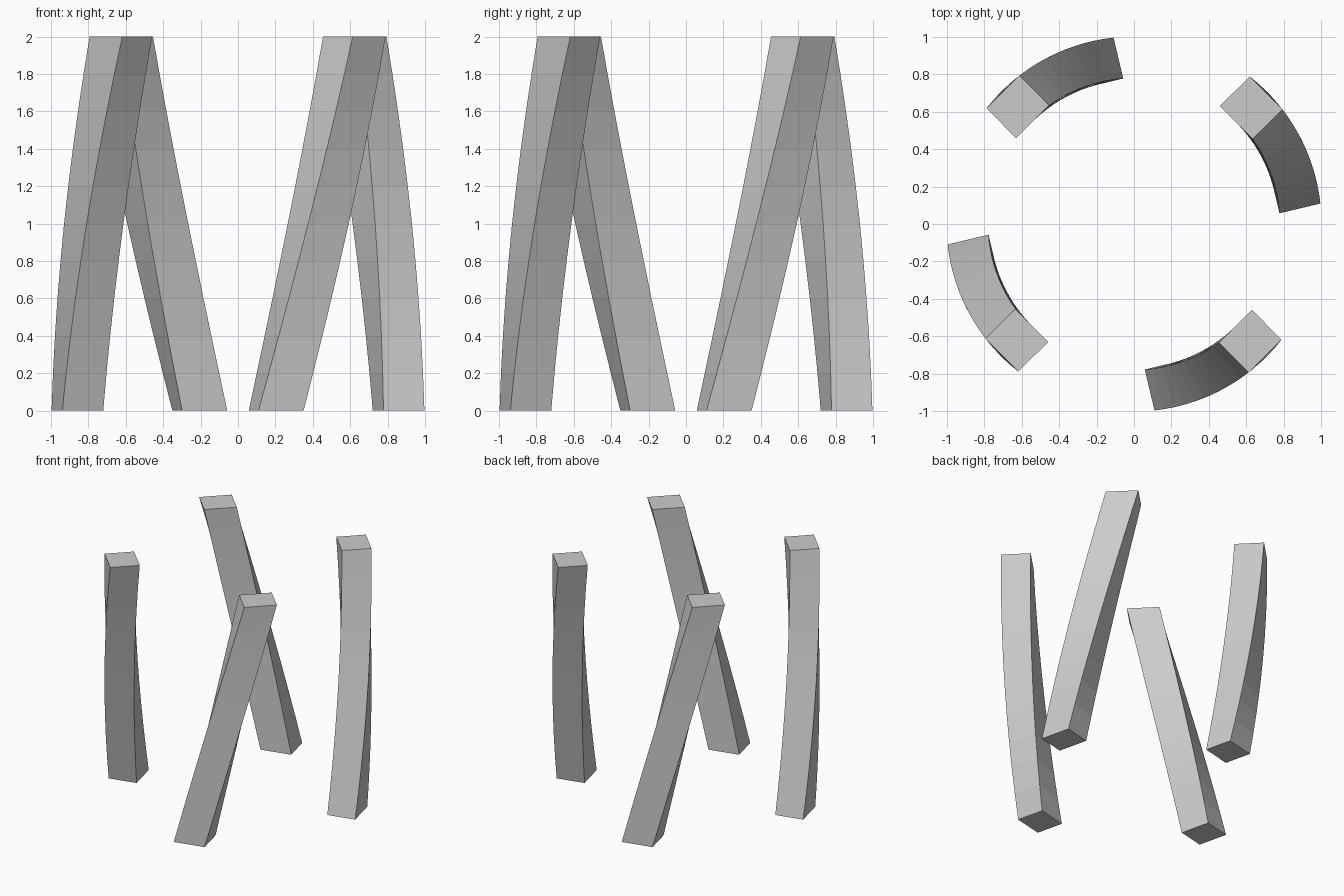
import bpy, bmesh, math

if "Cube" in bpy.data.objects:
    bpy.data.objects.remove(bpy.data.objects["Cube"])

R_IN, R_OUT, HALF_W = 0.77, 0.995, 0.124   # radial span and half width of a leg
A_BOTTOM, A_TOP = math.radians(13.37), math.radians(44.8)
HEIGHT, SEGS = 2.0, 10


def ring(bm, angle, z):
    c, s = math.cos(angle), math.sin(angle)
    profile = [(R_IN, -HALF_W), (R_OUT, -HALF_W), (R_OUT, HALF_W), (R_IN, HALF_W)]
    return [bm.verts.new((r * c - t * s, r * s + t * c, z)) for r, t in profile]


# Leg: rectangular section swept upward while turning about the centre axis
def twisted_leg(name, start):
    bm = bmesh.new()
    rings = []
    for i in range(SEGS + 1):
        f = i / SEGS
        rings.append(ring(bm, start + A_BOTTOM + f * (A_TOP - A_BOTTOM), f * HEIGHT))
    for a, b in zip(rings, rings[1:]):
        for k in range(4):
            n = (k + 1) % 4
            bm.faces.new((a[k], a[n], b[n], b[k]))
    bm.faces.new(rings[0][::-1])
    bm.faces.new(rings[-1])
    bmesh.ops.recalc_face_normals(bm, faces=bm.faces)
    mesh = bpy.data.meshes.new(name)
    bm.to_mesh(mesh)
    bm.free()
    obj = bpy.data.objects.new(name, mesh)
    bpy.context.collection.objects.link(obj)


# Four legs at quarter turns
for i, side in enumerate(("right", "back", "left", "front")):
    twisted_leg(f"{side}_twisted_leg", i * math.pi / 2)
